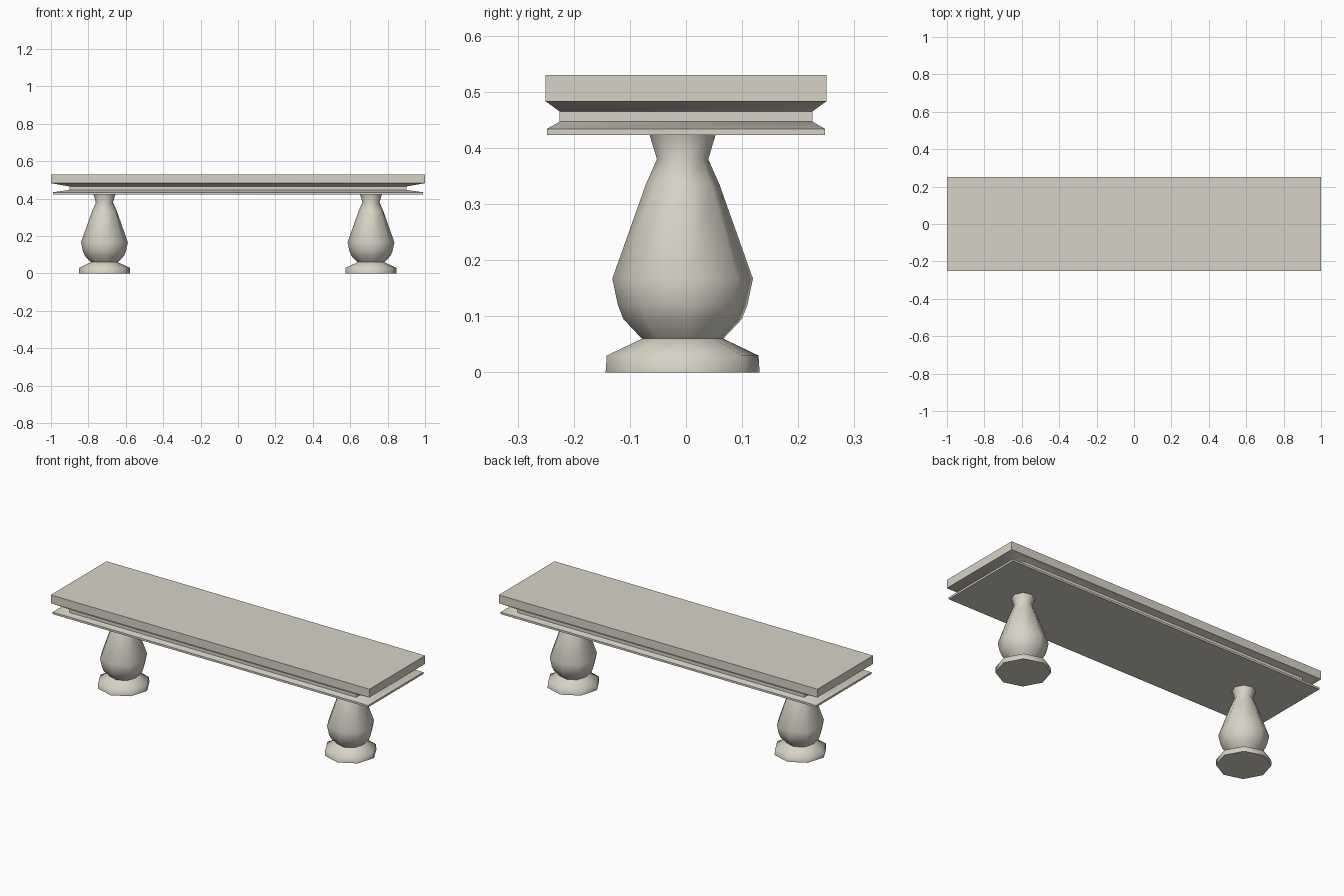
import bpy, bmesh, math

if "Cube" in bpy.data.objects:
    bpy.data.objects.remove(bpy.data.objects["Cube"])

stone = bpy.data.materials.new("pale stone")
stone.diffuse_color = (0.68, 0.65, 0.56, 1)
stone.use_nodes = True
stone.node_tree.nodes["Principled BSDF"].inputs["Base Color"].default_value = stone.diffuse_color


def loft(name, rings, angle):
    """Skin a stack of equal-sized rings and cap both ends."""
    bm = bmesh.new()
    loops = [[bm.verts.new(p) for p in ring] for ring in rings]
    n = len(loops[0])
    for a, b in zip(loops, loops[1:]):
        for i in range(n):
            j = (i + 1) % n
            bm.faces.new((a[i], a[j], b[j], b[i]))
    bm.faces.new(loops[0][::-1])
    bm.faces.new(loops[-1])
    bmesh.ops.recalc_face_normals(bm, faces=bm.faces)
    mesh = bpy.data.meshes.new(name)
    bm.to_mesh(mesh)
    bm.free()
    mesh.materials.append(stone)
    ob = bpy.data.objects.new(name, mesh)
    bpy.context.collection.objects.link(ob)
    bpy.ops.object.select_all(action='DESELECT')
    ob.select_set(True)
    bpy.context.view_layer.objects.active = ob
    bpy.ops.object.shade_smooth_by_angle(angle=math.radians(angle))
    return ob


# Seat slab with a moulded groove: half length, half depth, height
seat_profile = [(0.99, 0.248, 0.423), (0.99, 0.248, 0.434),
                (0.90, 0.225, 0.447), (0.90, 0.225, 0.465),
                (1.0, 0.25, 0.483), (1.0, 0.25, 0.53)]
loft("seat", [[(-x, -y, z), (x, -y, z), (x, y, z), (-x, y, z)]
              for x, y, z in seat_profile], 40)

# Eight-sided turned baluster legs: radius, height
leg_profile = [(0.138, 0), (0.136, 0.03), (0.073, 0.06), (0.106, 0.095),
               (0.116, 0.12), (0.126, 0.167), (0.066, 0.335),
               (0.046, 0.38), (0.06, 0.426)]
for name, cx in (("left_leg", -0.714), ("right_leg", 0.711)):
    rings = []
    for r, z in leg_profile:
        angles = [math.radians(6 + 45 * i) for i in range(8)]
        rings.append([(cx + r * math.cos(a), -0.006 + r * math.sin(a), z)
                      for a in angles])
    loft(name, rings, 62)
